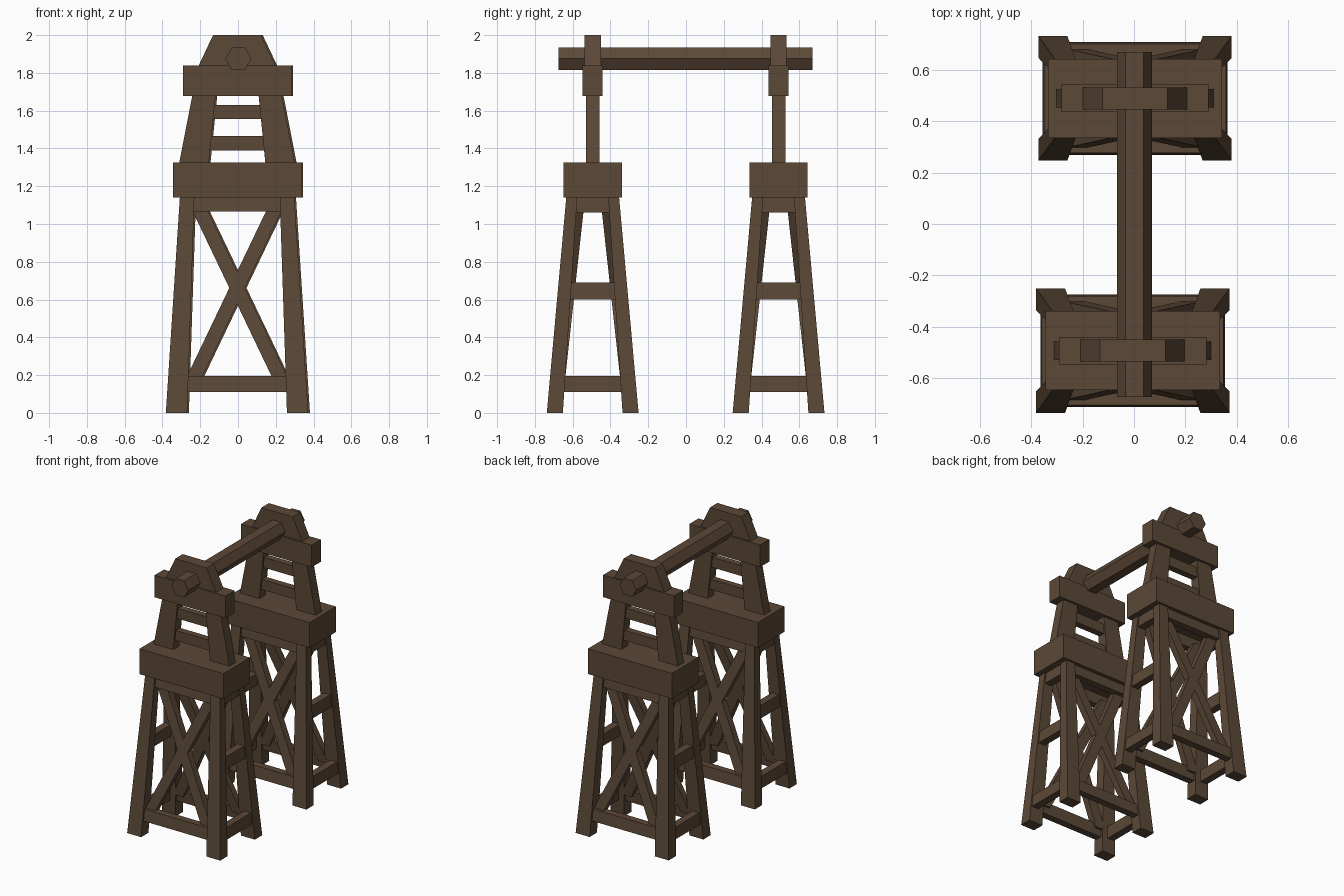
import bpy, bmesh, math
from mathutils import Vector

if "Cube" in bpy.data.objects:
    bpy.data.objects.remove(bpy.data.objects["Cube"])

wood = bpy.data.materials.new("dark brown wood")
wood.diffuse_color = (0.105, 0.065, 0.038, 1)
wood.use_nodes = True
wood.node_tree.nodes["Principled BSDF"].inputs["Base Color"].default_value = wood.diffuse_color


def finish(name, bm):
    bmesh.ops.recalc_face_normals(bm, faces=bm.faces)
    me = bpy.data.meshes.new(name)
    bm.to_mesh(me)
    bm.free()
    me.materials.append(wood)
    ob = bpy.data.objects.new(name, me)
    bpy.context.collection.objects.link(ob)
    return ob


def loft(name, origin, lower, upper, z0, z1):
    """Tapered beam between two rectangles (x0, x1, y0, y1)."""
    bm = bmesh.new()
    rings = []
    for (x0, x1, y0, y1), z in ((lower, z0), (upper, z1)):
        rings.append([bm.verts.new((x + origin[0], y + origin[1], z))
                      for x, y in ((x0, y0), (x1, y0), (x1, y1), (x0, y1))])
    a, b = rings
    bm.faces.new(a[::-1])
    bm.faces.new(b)
    for i in range(4):
        j = (i + 1) % 4
        bm.faces.new((a[i], a[j], b[j], b[i]))
    return finish(name, bm)


def box(name, origin, hx, hy, z0, z1):
    r = (-hx, hx, -hy, hy)
    return loft(name, origin, r, r, z0, z1)


def lerp(a, b, z):
    return a + (b - a) * z / 1.14


def out_x(z):      # outer leg face, sideways
    return lerp(0.377, 0.303, z)


def out_y(z):      # outer leg face, front and back
    return lerp(0.243, 0.14, z)


def span(s, a, b):
    return (a, b) if s > 0 else (-b, -a)


def tower(tag, o):
    for sx in (-1, 1):
        # splayed legs
        for sy in (-1, 1):
            loft(tag + "_leg", o,
                 span(sx, 0.264, 0.377) + span(sy, 0.158, 0.243),
                 span(sx, 0.226, 0.303) + span(sy, 0.082, 0.14), 0, 1.14)
        # side rails
        for z0, z1 in ((0.11, 0.195), (0.6, 0.69), (1.06, 1.14)):
            r = [span(sx, out_x(z) - 0.065, out_x(z) - 0.01)
                 + (-(out_y(z) - 0.04), out_y(z) - 0.04) for z in (z0, z1)]
            loft(tag + "_side_rail", o, r[0], r[1], z0, z1)
        # upper posts
        loft(tag + "_upper_post", o, span(sx, 0.15, 0.307) + (-0.036, 0.036),
             span(sx, 0.113, 0.235) + (-0.036, 0.036), 1.32, 1.69)
    for sy in (-1, 1):
        # front and back rails
        for z0, z1 in ((0.11, 0.195), (1.065, 1.14)):
            r = [(-(out_x(z) - 0.05), out_x(z) - 0.05)
                 + span(sy, out_y(z) - 0.065, out_y(z) - 0.013) for z in (z0, z1)]
            loft(tag + "_cross_rail", o, r[0], r[1], z0, z1)
        # crossed braces
        for sx in (-1, 1):
            lo, hi = -0.24 * sx, 0.205 * sx
            loft(tag + "_diagonal_brace", o,
                 (lo - 0.041, lo + 0.041) + span(sy, 0.148, 0.195),
                 (hi - 0.041, hi + 0.041) + span(sy, 0.046, 0.098), 0.16, 1.09)
    # platform, rungs, cap beam
    box(tag + "_platform", o, 0.34, 0.154, 1.14, 1.325)
    box(tag + "_lower_rung", o, 0.18, 0.024, 1.39, 1.465)
    box(tag + "_upper_rung", o, 0.16, 0.024, 1.555, 1.63)
    box(tag + "_cap_beam", o, 0.287, 0.053, 1.678, 1.84)
    # tapered bearing block
    loft(tag + "_bearing_block", o, (-0.205, 0.205, -0.043, 0.043),
         (-0.127, 0.127, -0.043, 0.043), 1.835, 2.0)


tower("front", (-0.005, -0.494))
tower("back", (0.004, 0.49))

# hexagonal axle
bm = bmesh.new()
ends = [[bm.verts.new((0.002 + 0.069 * math.cos(i * math.pi / 3), y,
                       1.875 + 0.069 * math.sin(i * math.pi / 3)))
         for i in range(6)] for y in (-0.675, 0.67)]
bm.faces.new(ends[0])
bm.faces.new(ends[1][::-1])
for i in range(6):
    j = (i + 1) % 6
    bm.faces.new((ends[0][i], ends[0][j], ends[1][j], ends[1][i]))
finish("axle", bm)
